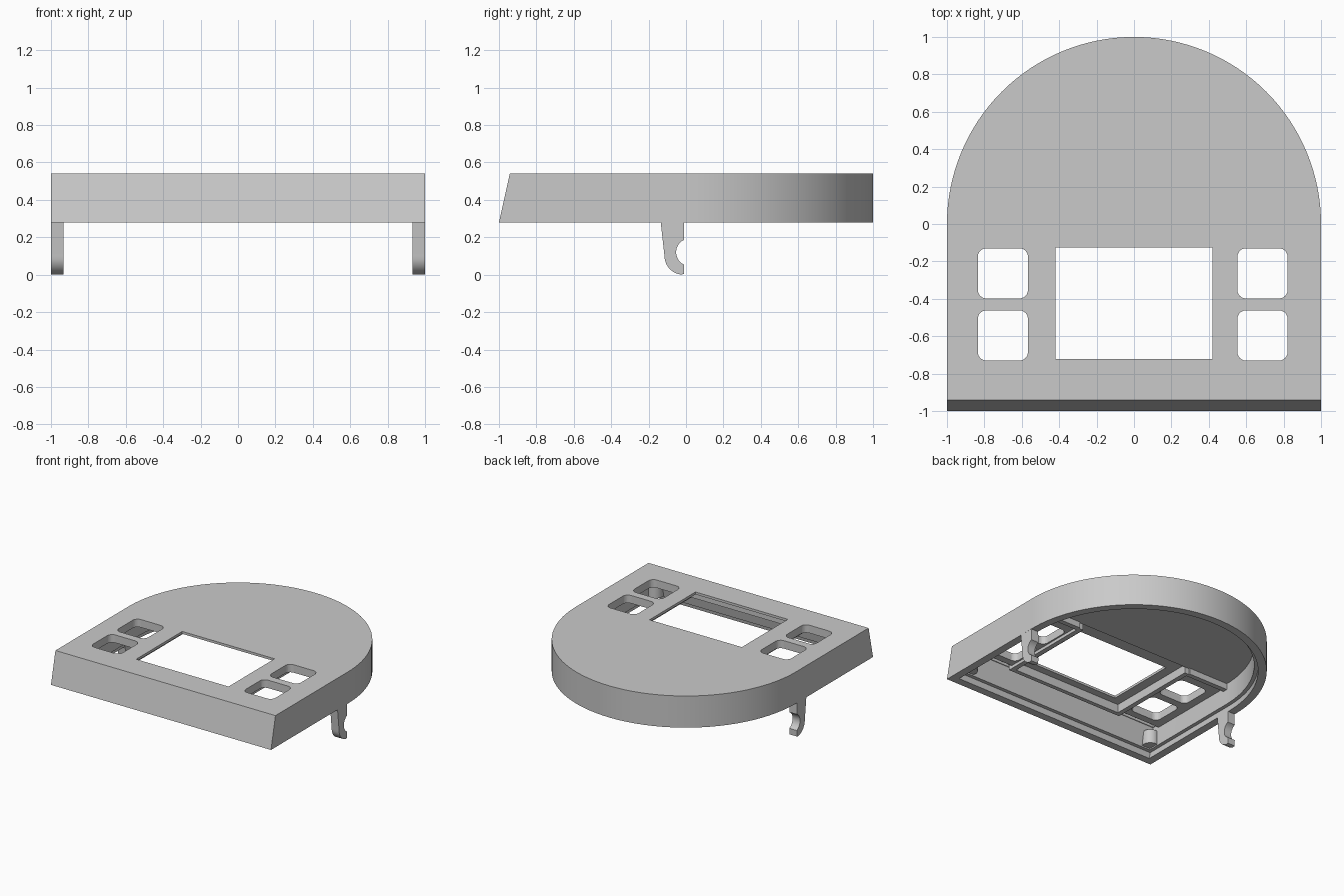
import bpy, bmesh, math

cube = bpy.data.objects.get("Cube")
if cube:
    bpy.data.objects.remove(cube)

BASE, TOP = 0.28, 0.54
grey = bpy.data.materials.new("light_grey_plastic")
grey.use_nodes = True
COLOUR = (0.59, 0.59, 0.59, 1)
grey.diffuse_color = COLOUR
grey.node_tree.nodes["Principled BSDF"].inputs["Base Color"].default_value = COLOUR


def loft(name, low, high):
    """Closed solid between two matching loops of 3D points."""
    bm = bmesh.new()
    a = [bm.verts.new(p) for p in low]
    b = [bm.verts.new(p) for p in high]
    n = len(a)
    bm.faces.new(a)
    bm.faces.new(b)
    for i in range(n):
        j = (i + 1) % n
        bm.faces.new((a[i], a[j], b[j], b[i]))
    bmesh.ops.recalc_face_normals(bm, faces=bm.faces)
    mesh = bpy.data.meshes.new(name)
    bm.to_mesh(mesh)
    bm.free()
    mesh.materials.append(grey)
    ob = bpy.data.objects.new(name, mesh)
    bpy.context.collection.objects.link(ob)
    return ob


def prism(name, pts, z0, z1):
    return loft(name, [(x, y, z0) for x, y in pts], [(x, y, z1) for x, y in pts])


def box(name, x0, x1, y0, y1, z0, z1):
    return prism(name, [(x0, y0), (x1, y0), (x1, y1), (x0, y1)], z0, z1)


def outline(inset, z):
    """Straight sides, half-round back and a front leaning back with height."""
    r = 1 - inset
    front = -1 + inset + 0.058 * (z - BASE) / (TOP - BASE)
    arc = [(r * math.cos(math.pi * i / 64), r * math.sin(math.pi * i / 64), z) for i in range(65)]
    return [(-r, front, z), (r, front, z)] + arc


def d_solid(name, inset, z0, z1):
    return loft(name, outline(inset, z0), outline(inset, z1))


def rounded(x0, x1, y0, y1, r):
    pts = []
    corners = [(x1 - r, y1 - r), (x0 + r, y1 - r), (x0 + r, y0 + r), (x1 - r, y0 + r)]
    for k, (cx, cy) in enumerate(corners):
        for i in range(7):
            t = math.pi / 2 * (k + i / 6)
            pts.append((cx + r * math.cos(t), cy + r * math.sin(t)))
    return pts


def cut(ob, cutters):
    for c in cutters:
        m = ob.modifiers.new("cut", 'BOOLEAN')
        m.operation, m.solver, m.object = 'DIFFERENCE', 'EXACT', c
    bpy.context.view_layer.update()
    dg = bpy.context.evaluated_depsgraph_get()
    mesh = bpy.data.meshes.new_from_object(ob.evaluated_get(dg))
    ob.modifiers.clear()
    ob.data = mesh


# Cutters: stepped cavity, thinner front ceiling, screen window and button holes
cavities = [d_solid("rim_cutter", 0.065, BASE - 0.02, 0.325),
            d_solid("cavity_cutter", 0.095, 0.3, 0.5),
            box("ceiling_cutter", -0.9, 0.9, -0.85, 0.0, 0.4, 0.52)]
window = box("window_cutter", -0.42, 0.42, -0.723, -0.125, 0.4, 0.6)
holes = [prism("button_cutter", rounded(x, x + 0.268, y, y + 0.268, 0.045), 0.4, 0.6)
         for x in (-0.835, 0.553) for y in (-0.73, -0.398)]

# Shell and the thick pads around the buttons
shell = d_solid("cover_shell", 0, BASE, TOP)
cut(shell, cavities + [window] + holes)
parts = [shell]
box("front_window_rib", -0.5, 0.5, -0.82, -0.785, 0.45, 0.525)
for side, label in ((1, "left"), (-1, "right")):
    def side_box(name, a, b, *rest):
        return box(label + name, min(a * side, b * side), max(a * side, b * side), *rest)

    pad = side_box("_button_pad", 0.53, 0.92, -0.79, -0.03, 0.475, 0.525)
    cut(pad, holes)

    # Stiffening ribs beside the window and across behind the buttons
    side_box("_window_rib", 0.5, 0.54, -0.82, 0.0, 0.45, 0.525)
    side_box("_cross_rib", 0.54, 0.92, -0.03, 0.01, 0.45, 0.525)

    # Low round post in the front corner
    post = [(side * 0.89 + 0.065 * math.cos(math.tau * i / 24),
             -0.87 + 0.065 * math.sin(math.tau * i / 24)) for i in range(24)]
    parts.append(prism(label + "_corner_post", post, 0.335, 0.45))

    # Hooked clip: rounded heel outside, round notch inside
    heel = [(-0.015 - 0.1 * math.cos(t), 0.1 - 0.1 * math.sin(t))
            for t in (math.pi / 2 * i / 10 for i in range(10))]
    notch = [(0.02 - 0.073 * math.cos(t), 0.12 + 0.073 * math.sin(t))
             for t in (-1.14 + 2.28 * i / 12 for i in range(13))]
    profile = ([(-0.138, BASE + 0.03), (-0.135, BASE)] + heel + [(-0.03, 0.0), (-0.012, 0.004)]
               + notch + [(-0.012, BASE + 0.03)])
    parts.append(loft(label + "_clip", [(side * 0.932, y, z) for y, z in profile],
                      [(side * 0.9995, y, z) for y, z in profile]))

for c in cavities + [window] + holes:
    bpy.data.objects.remove(c)

# Smooth the curved walls, keep real edges sharp
bpy.ops.object.select_all(action='DESELECT')
for ob in parts:
    ob.select_set(True)
bpy.context.view_layer.objects.active = shell
bpy.ops.object.shade_smooth_by_angle(angle=math.radians(30))
